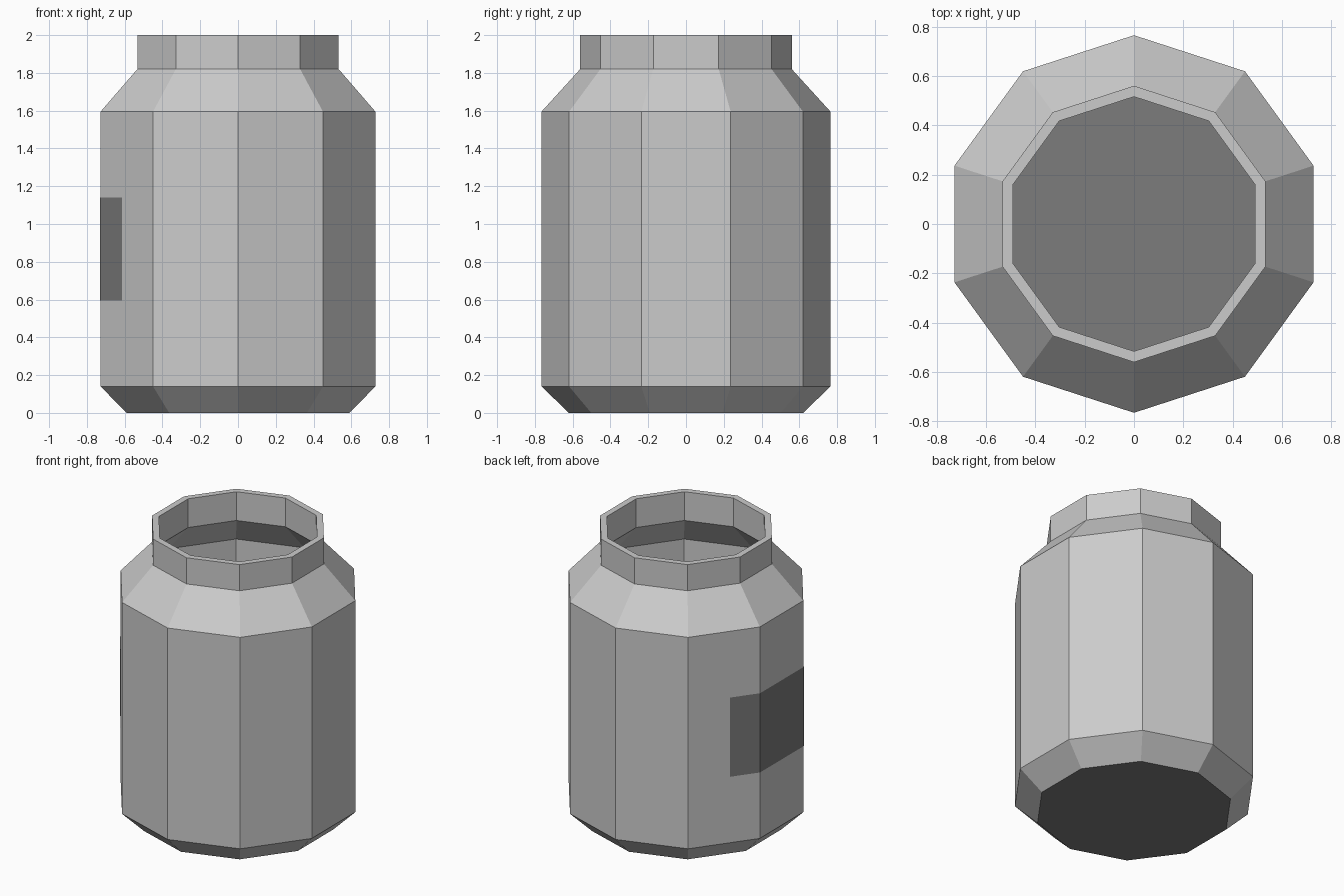
import bpy, bmesh
from math import radians, cos, sin
from mathutils import Vector

if "Cube" in bpy.data.objects:
    bpy.data.objects.remove(bpy.data.objects["Cube"])

SIDES = 10
BODY_R = 0.765


def ring_point(r, deg, z):
    return Vector((r * cos(radians(deg)), r * sin(radians(deg)), z))


def finish(bm, name, *mats):
    mesh = bpy.data.meshes.new(name)
    bm.to_mesh(mesh)
    bm.free()
    obj = bpy.data.objects.new(name, mesh)
    bpy.context.collection.objects.link(obj)
    for m in mats:
        mesh.materials.append(m)
    return obj


dark = bpy.data.materials.new("dark_grey")
dark.diffuse_color = (0.2, 0.2, 0.2, 1)
dark.use_nodes = True
dark.node_tree.nodes["Principled BSDF"].inputs["Base Color"].default_value = dark.diffuse_color
grey = bpy.data.materials.new("grey")
grey.diffuse_color = (0.8, 0.8, 0.8, 1)
grey.use_nodes = True
grey.node_tree.nodes["Principled BSDF"].inputs["Base Color"].default_value = grey.diffuse_color

# Jar: ten-sided lathe profile (radius, height), open at the mouth
profile = [(0.62, 0), (BODY_R, 0.14), (BODY_R, 1.595), (0.56, 1.82), (0.56, 2.0)]
bm = bmesh.new()
rings = [[bm.verts.new(ring_point(r, 90 + 36 * k, z)) for k in range(SIDES)]
         for r, z in profile]
for low, high in zip(rings, rings[1:]):
    for k in range(SIDES):
        n = (k + 1) % SIDES
        bm.faces.new((low[k], low[n], high[n], high[k]))
# Dark base
base = bm.faces.new(list(reversed(rings[0])))
base.material_index = 1
jar = finish(bm, "jar", grey, dark)

# Wall thickness
wall = jar.modifiers.new("wall", 'SOLIDIFY')
wall.thickness = 0.042
wall.offset = -1
wall.use_even_offset = True

# Label: strip wrapping the left face and part of both neighbours
R = BODY_R + 0.003
corners = [ring_point(R, a, 0) for a in (126, 162, 198, 234)]
path = [corners[1].lerp(corners[0], 0.42), corners[1],
        corners[2], corners[2].lerp(corners[3], 0.42)]
bm = bmesh.new()
low, high = [[bm.verts.new(p + Vector((0, 0, z))) for p in path] for z in (0.595, 1.14)]
for k in range(3):
    bm.faces.new((low[k], low[k + 1], high[k + 1], high[k]))
finish(bm, "label", dark)
